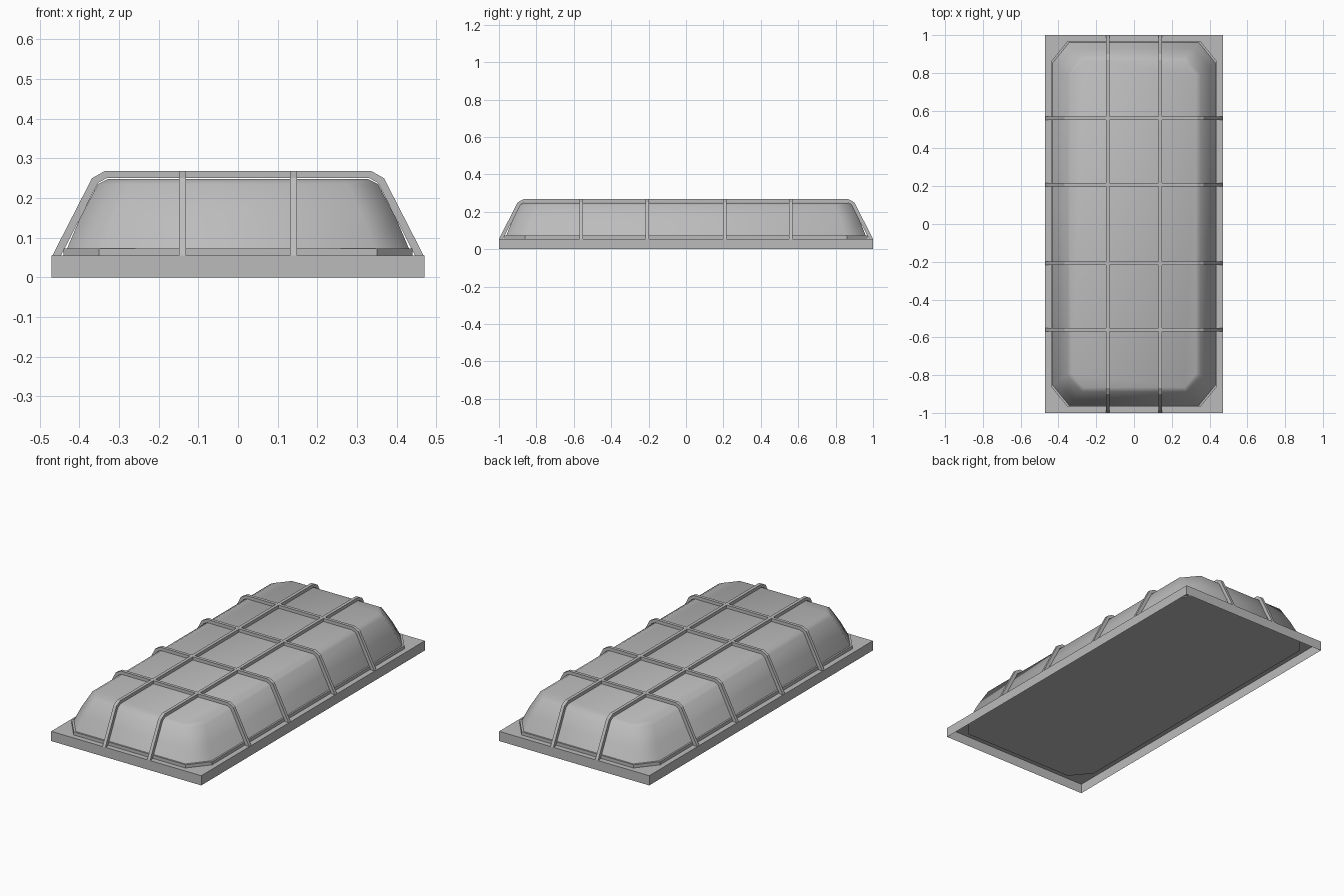
import bpy, bmesh

cube = bpy.data.objects.get("Cube")
if cube:
    bpy.data.objects.remove(cube, do_unlink=True)

grey = bpy.data.materials.new("light grey")
grey.use_nodes = True
grey.diffuse_color = (0.5, 0.5, 0.5, 1)
grey.node_tree.nodes["Principled BSDF"].inputs["Base Color"].default_value = (0.5, 0.5, 0.5, 1)

BASE_Z = 0.055


def finish(name, bm, smooth=False):
    bmesh.ops.recalc_face_normals(bm, faces=bm.faces)
    mesh = bpy.data.meshes.new(name)
    bm.to_mesh(mesh)
    bm.free()
    mesh.materials.append(grey)
    for p in mesh.polygons:
        p.use_smooth = smooth
    obj = bpy.data.objects.new(name, mesh)
    bpy.context.collection.objects.link(obj)
    return obj


def octagon(x, y, cx, cy):
    """Rectangle outline with cut corners, counter-clockwise."""
    return [(x, -y + cy), (x, y - cy), (x - cx, y), (-x + cx, y),
            (-x, y - cy), (-x, -y + cy), (-x + cx, -y), (x - cx, -y)]


def loft(name, rings, cap_bottom=True, smooth=False):
    """Skin a stack of (z, outline) rings and cap it."""
    bm = bmesh.new()
    loops = [[bm.verts.new((x, y, z)) for x, y in pts] for z, pts in rings]
    n = len(loops[0])
    for a, b in zip(loops, loops[1:]):
        for i in range(n):
            j = (i + 1) % n
            bm.faces.new((a[i], a[j], b[j], b[i]))
    bm.faces.new(loops[-1])
    if cap_bottom:
        bm.faces.new(loops[0][::-1])
    return finish(name, bm, smooth)


def cage_bar(name, half, offset, along_x):
    """Flat-topped hoop of constant width bridging the cover."""
    outer = [(half, BASE_Z), (half - 0.10, 0.25), (half - 0.132, 0.268)]
    inner = [(half - 0.022, BASE_Z), (half - 0.115, 0.238), (half - 0.137, 0.25)]
    path = [[(-u, z) for u, z in side] + [(u, z) for u, z in side[::-1]]
            for side in (outer, inner)]
    bm = bmesh.new()

    def vert(u, z, w):
        return bm.verts.new((u, offset + w, z) if along_x else (offset + w, u, z))

    sections = []
    for (uo, zo), (ui, zi) in zip(*path):
        sections.append([vert(uo, zo, -0.009), vert(uo, zo, 0.009),
                         vert(ui, zi, 0.009), vert(ui, zi, -0.009)])
    for a, b in zip(sections, sections[1:]):
        for i in range(4):
            j = (i + 1) % 4
            bm.faces.new((a[i], a[j], b[j], b[i]))
    bm.faces.new(sections[0][::-1])
    bm.faces.new(sections[-1])
    return finish(name, bm)


# Shallow base tray, open underneath
rect = [(0.47, -1), (0.47, 1), (-0.47, 1), (-0.47, -1)]
loft("base_tray", [(0, rect), (BASE_Z, rect)], cap_bottom=False)

# Flange and smooth domed cover
loft("cover_flange", [(BASE_Z - 0.005, octagon(0.44, 0.97, 0.09, 0.11)),
                      (0.073, octagon(0.44, 0.97, 0.09, 0.11))])
loft("lamp_cover", [(0.07, octagon(0.432, 0.962, 0.088, 0.108)),
                    (0.15, octagon(0.398, 0.93, 0.083, 0.1)),
                    (0.235, octagon(0.353, 0.888, 0.075, 0.09)),
                    (0.248, octagon(0.328, 0.865, 0.06, 0.072))],
     cap_bottom=False, smooth=True)

# Protective cage
for n, x in enumerate((-0.14, 0.14), 1):
    cage_bar(f"long_cage_bar_{n}", 1.0, x, False)
for n, y in enumerate((-0.56, -0.207, 0.207, 0.56), 1):
    cage_bar(f"cross_cage_bar_{n}", 0.468, y, True)
